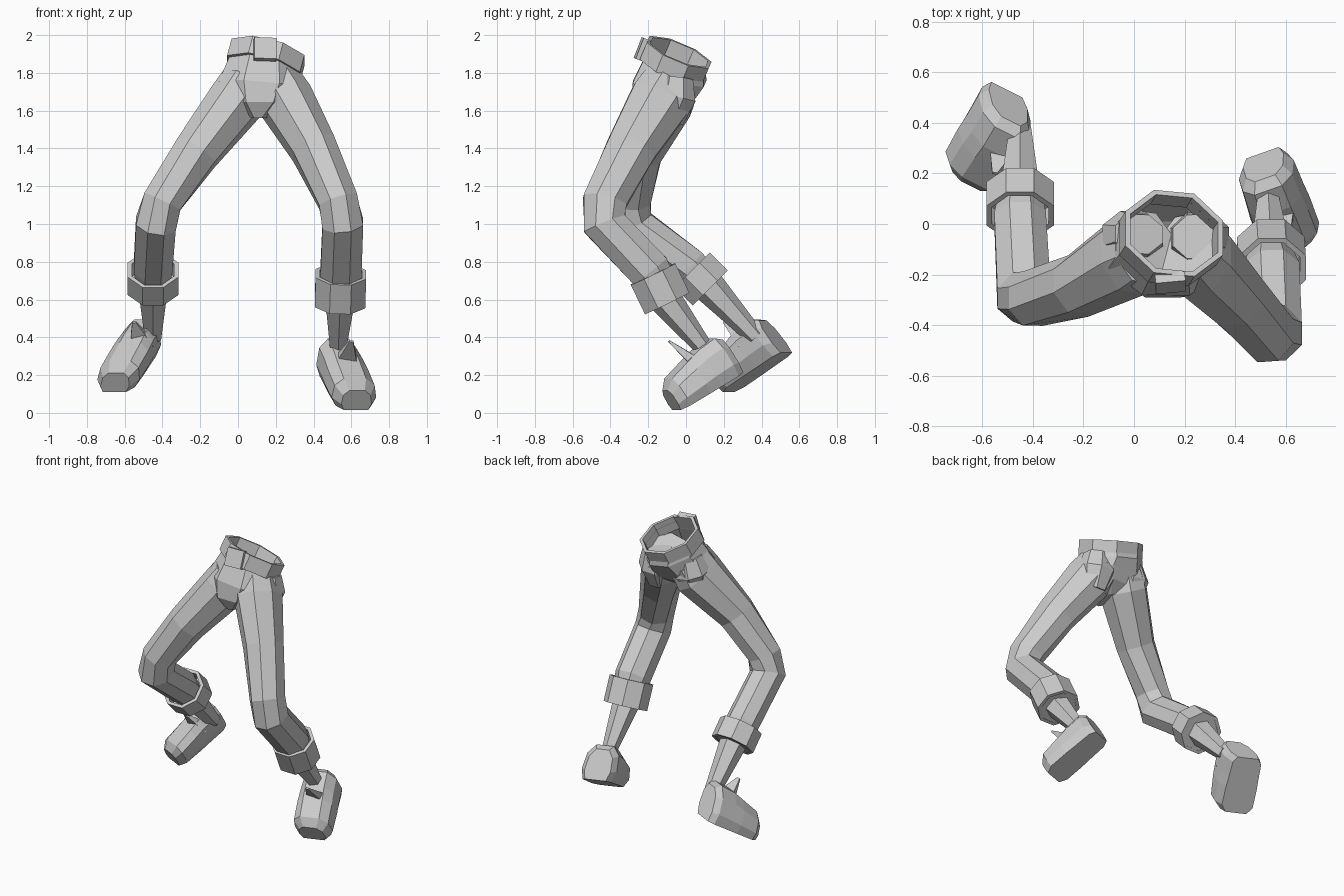
import bpy, bmesh, math
from mathutils import Vector as V

if "Cube" in bpy.data.objects:
    bpy.data.objects.remove(bpy.data.objects["Cube"])

grey = bpy.data.materials.new("plain grey")
grey.diffuse_color = (0.6, 0.6, 0.6, 1)
grey.use_nodes = True
grey.node_tree.nodes["Principled BSDF"].inputs["Base Color"].default_value = grey.diffuse_color


def make(name, rings, cap_start=True, cap_end=True, closed=False):
    """Skin a list of equal-length vertex rings."""
    bm = bmesh.new()
    rows = [[bm.verts.new(p) for p in r] for r in rings]
    n = len(rows[0])
    pairs = list(zip(rows, rows[1:])) + ([(rows[-1], rows[0])] if closed else [])
    for a, b in pairs:
        for i in range(n):
            j = (i + 1) % n
            bm.faces.new((a[i], a[j], b[j], b[i]))
    if cap_start and not closed:
        bm.faces.new(rows[0][::-1])
    if cap_end and not closed:
        bm.faces.new(rows[-1])
    bmesh.ops.recalc_face_normals(bm, faces=bm.faces)
    me = bpy.data.meshes.new(name)
    bm.to_mesh(me)
    bm.free()
    me.materials.append(grey)
    ob = bpy.data.objects.new(name, me)
    bpy.context.collection.objects.link(ob)
    return ob


def ring(c, axis, rx, ry, n=8):
    """Ellipse of n points around c; rx runs sideways, ry front to back."""
    axis = V(axis).normalized()
    u = V((1, 0, 0))
    u = (u - axis * u.dot(axis)).normalized()
    v = axis.cross(u)
    ang = [2 * math.pi * (i + 0.5) / n for i in range(n)]
    k = 1 / math.cos(math.pi / n) ** 0.6
    return [V(c) + u * rx * k * math.cos(a) + v * ry * k * math.sin(a) for a in ang]


def limb(name, stations, n=8):
    """Tube through (x, y, z, rx, ry) stations with mitred rings."""
    pts = [V(s[:3]) for s in stations]
    rings = []
    for i, s in enumerate(stations):
        a = (pts[i] - pts[i - 1]).normalized() if i else V()
        b = (pts[i + 1] - pts[i]).normalized() if i < len(pts) - 1 else V()
        rings.append(ring(pts[i], a + b, s[3], s[4], n))
    return make(name, rings)


def band(name, lo, hi, r_out, r_in, n=8):
    """Open hollow band between two centres."""
    lo, hi = V(lo), V(hi)
    ax = hi - lo
    return make(name, [ring(lo, ax, *r_out, n), ring(hi, ax, *r_out, n),
                       ring(hi, ax, *r_in, n), ring(lo, ax, *r_in, n)], closed=True)


def boot(name, heel, toe, skew):
    """Boot foot: cross-sections from heel to toe, leaning sideways by skew."""
    heel, toe = V(heel), V(toe)
    f = (toe - heel).normalized()
    w = V((0, 0, 1)).cross(f).normalized()      # points towards +x
    up = f.cross(w)
    L = (toe - heel).length
    half = [(0.8, 0), (1, 0.3), (0.9, 0.75), (0.5, 1)]
    shape = half + [(-a, b) for a, b in reversed(half)]
    rings = []
    for t, hw, h in [(-0.02, .085, .20), (.08, .115, .23), (.36, .12, .22),
                     (.55, .125, .20), (.88, .125, .165), (1.0, .085, .12)]:
        rings.append([heel + f * L * t + w * (a * hw + skew * b * h) + up * b * h
                      for a, b in shape])
    make(name, rings)


# hips, open at the waist and leaning with the belt
tilt = V((0.24, 0.38, 0.9)).normalized()
make("hips", [ring((.145, -.05, 1.88), tilt, .185, .165),
              ring((.14, -.06, 1.81), tilt, .20, .18),
              ring((.125, -.11, 1.72), (.1, .2, 1), .235, .18),
              ring((.115, -.14, 1.63), (0, .1, 1), .18, .155),
              ring((.105, -.16, 1.56), (0, 0, 1), .05, .09)], cap_start=False)

# rounded seat
limb("left_buttock", [(.02, -.04, 1.79, .10, .08), (-.005, -.05, 1.69, .125, .105),
                      (-.02, -.09, 1.57, .08, .08)])
limb("right_buttock", [(.25, -.05, 1.77, .10, .09), (.26, -.06, 1.67, .12, .115),
                       (.26, -.10, 1.55, .08, .09)])

# belt and buckle
mid = V((.147, -.055, 1.865))
band("belt", mid - tilt * .05, mid + tilt * .05, (.205, .183), (.183, .163))
c = V((.143, -.232, 1.925))
out = V((0, -1, 0))
out = (out - tilt * out.dot(tilt)).normalized()
make("buckle", [ring(c + out * d, out, .068, .068, 4) for d in (-.02, .02)])

# trouser legs
limb("left_trouser_leg", [
    (.04, -.09, 1.75, .13, .15), (-.01, -.12, 1.65, .145, .165),
    (-.22, -.245, 1.38, .122, .122), (-.40, -.295, 1.12, .108, .11),
    (-.435, -.285, 1.0, .11, .115), (-.45, .02, .77, .105, .105), (-.45, .09, .70, .09, .09)])
limb("right_trouser_leg", [
    (.21, -.09, 1.74, .13, .15), (.255, -.14, 1.65, .145, .165),
    (.40, -.29, 1.4, .122, .135), (.53, -.43, 1.12, .108, .12),
    (.555, -.43, 1.0, .112, .12), (.545, -.19, .75, .112, .115), (.54, -.13, .66, .09, .09)])

# cuffs below the knees
band("left_cuff", (-.45, .128, .662), (-.45, .033, .757), (.138, .135), (.115, .115))
band("right_cuff", (.54, -.10, .58), (.545, -.175, .735), (.138, .135), (.115, .115))
make("left_cuff_base", [ring((-.45, .10, .69), (0, -.7, .7), .125, .122),
                        ring((-.45, .126, .664), (0, -.7, .7), .12, .12)])
make("right_cuff_base", [ring((.54, -.12, .62), (0, -.45, .89), .125, .122),
                         ring((.54, -.102, .584), (0, -.45, .89), .12, .12)])

# narrow shins
limb("left_shin", [(-.45, .11, .68, .082, .082), (-.45, .37, .40, .045, .045)], 6)
limb("right_shin", [(.54, -.11, .60, .08, .08), (.53, .09, .35, .045, .045)], 6)

# boots and pointed tongues
boot("left_boot", (-.505, .525, .315), (-.655, .225, .11), .35)
boot("right_boot", (.51, .275, .21), (.625, -.05, .015), -.12)
for side, base, tip in (("left", (-.51, .31, .36), (-.55, .2, .48)),
                        ("right", (.57, .06, .26), (.6, -.09, .38))):
    ax = V(tip) - V(base)
    make(side + "_boot_tongue", [ring(base, ax, .075, .035, 4), ring(tip, ax, .012, .006, 4)])
